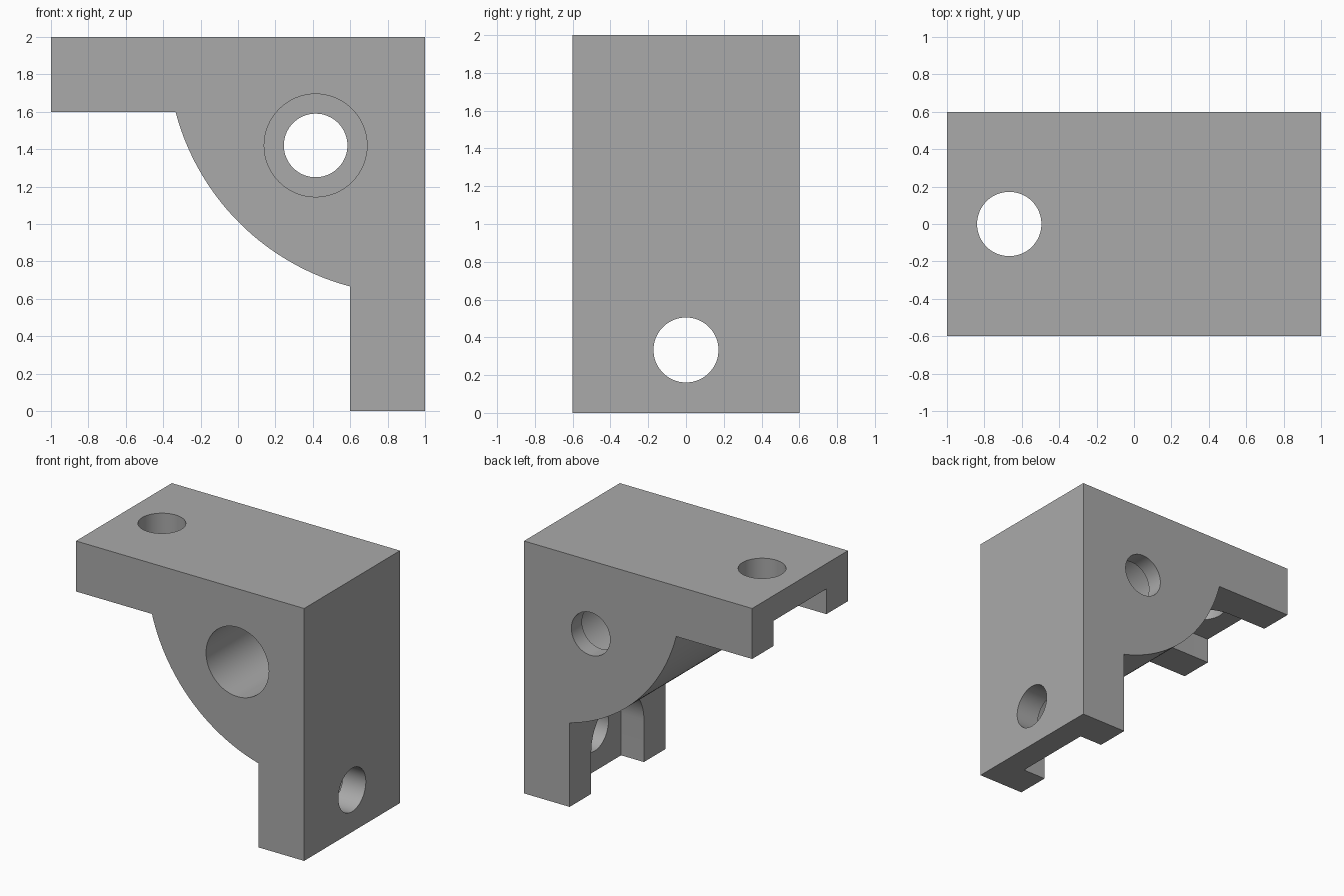
import bpy, bmesh
from math import cos, sin, pi, atan2
from mathutils import Vector

if "Cube" in bpy.data.objects:
    bpy.data.objects.remove(bpy.data.objects["Cube"], do_unlink=True)

grey = bpy.data.materials.new("mid grey")
grey.use_nodes = True
colour = (0.4, 0.4, 0.4, 1)
grey.diffuse_color = colour
grey.node_tree.nodes["Principled BSDF"].inputs["Base Color"].default_value = colour


def arc(cu, cv, r, start, end, steps):
    """Points along an arc, both ends included."""
    angles = [start + (end - start) * i / steps for i in range(steps + 1)]
    return [(cu + r * cos(a), cv + r * sin(a)) for a in angles]


def circle(cu, cv, r):
    return arc(cu, cv, r, 0, 2 * pi, 64)[:-1]


def prism(name, outline, axis, low, high):
    """Extrude a flat outline along an axis from low to high."""
    place = {"x": lambda u, v, w: (w, u, v),
             "y": lambda u, v, w: (u, w, v),
             "z": lambda u, v, w: (u, v, w)}[axis]
    bm = bmesh.new()
    base = bm.faces.new([bm.verts.new(place(u, v, low)) for u, v in outline])
    grown = bmesh.ops.extrude_face_region(bm, geom=[base])["geom"]
    bmesh.ops.translate(bm, vec=Vector(place(0, 0, high - low)),
                        verts=[g for g in grown if isinstance(g, bmesh.types.BMVert)])
    bmesh.ops.recalc_face_normals(bm, faces=bm.faces)
    mesh = bpy.data.meshes.new(name)
    bm.to_mesh(mesh)
    bm.free()
    mesh.materials.append(grey)
    obj = bpy.data.objects.new(name, mesh)
    bpy.context.collection.objects.link(obj)
    return obj


# Bracket body: two arms joined by a web with a bulging edge
c, r, arm = (0.933, 1.933), 1.31, 0.4
start = atan2(2 - arm - c[1], -0.334 - c[0]) + 2 * pi
end = atan2(0.667 - c[1], 1 - arm - c[0]) + 2 * pi
outline = [(1, 0), (1, 2), (-1, 2), (-1, 2 - arm)]
outline += arc(*c, r, start, end, 48) + [(1 - arm, 0)]
bracket = prism("corner_bracket", outline, "y", -0.6, 0.6)

# Round-ended channels on the inner sides of both arms
channel = [(-0.33, -0.2), (0.33, -0.2)] + arc(0, 0.333, 0.33, 0, pi, 32)
cutters = [
    prism("upright_channel", channel, "x", 0.5, 0.8),
    prism("shelf_channel", [(v - 1, u) for u, v in channel], "z", 1.5, 1.8),
    # Screw holes through the arms
    prism("upright_hole", circle(0, 0.333, 0.172), "x", 0.7, 1.1),
    prism("shelf_hole", circle(-0.667, 0, 0.172), "z", 1.7, 2.1),
    # Stepped bore through the web
    prism("web_hole", circle(0.415, 1.42, 0.17), "y", -0.7, 0.7),
    prism("web_counterbore", circle(0.415, 1.42, 0.275), "y", -0.7, 0.467),
]

bpy.ops.object.select_all(action="DESELECT")
bracket.select_set(True)
bpy.context.view_layer.objects.active = bracket
for cutter in cutters:
    cut = bracket.modifiers.new(cutter.name, "BOOLEAN")
    cut.operation = "DIFFERENCE"
    cut.solver = "EXACT"
    cut.object = cutter
    bpy.ops.object.modifier_apply(modifier=cut.name)
    bpy.data.objects.remove(cutter, do_unlink=True)

# Smooth the curved walls, keep the edges crisp
bpy.ops.object.shade_smooth_by_angle(angle=pi / 6)
